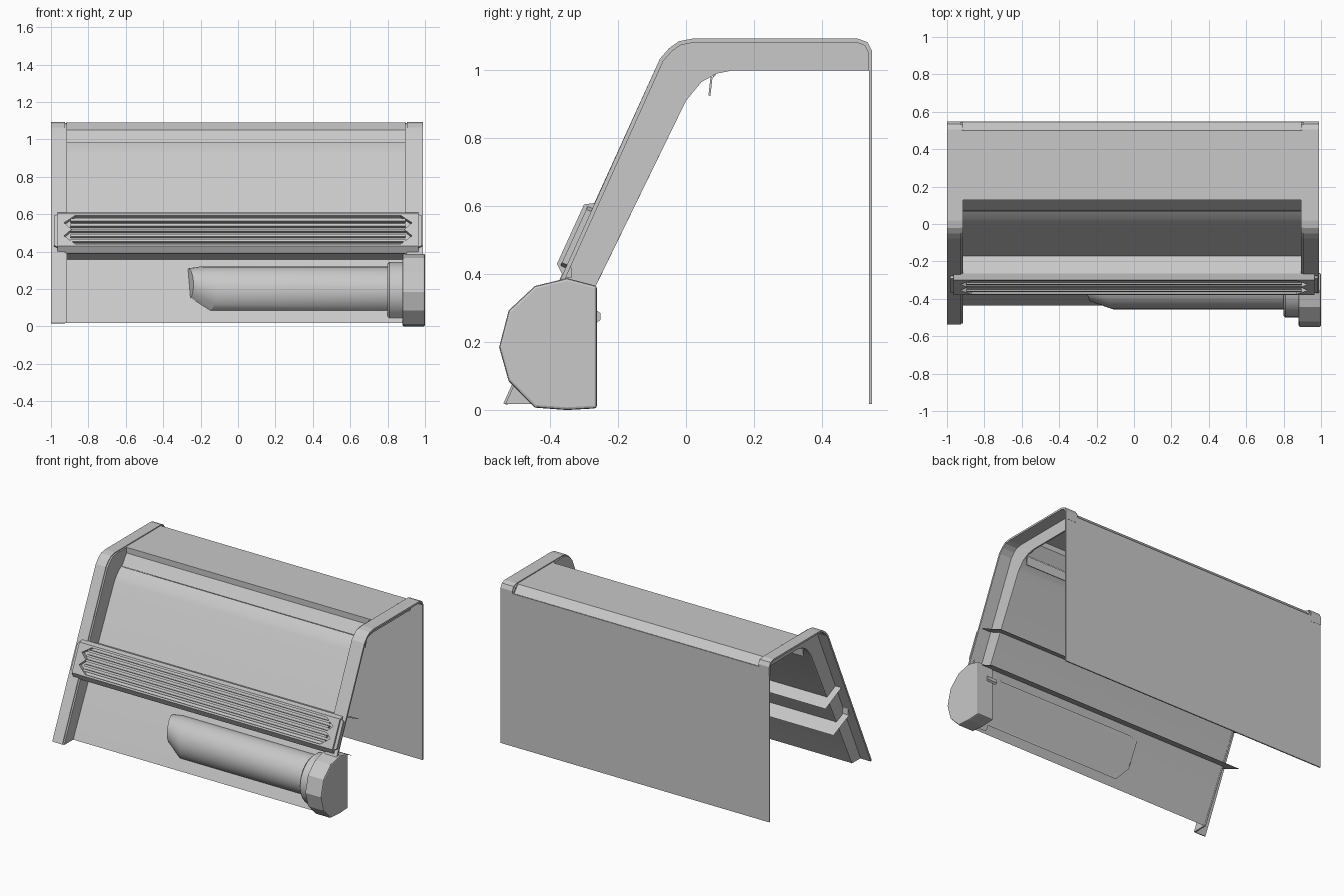
import bpy, bmesh, math
from mathutils import Vector

cube = bpy.data.objects.get("Cube")
if cube:
    bpy.data.objects.remove(cube, do_unlink=True)

grey = bpy.data.materials.new("plain_grey")
grey.use_nodes = True
grey.diffuse_color = (0.58, 0.58, 0.58, 1)
grey.node_tree.nodes["Principled BSDF"].inputs["Base Color"].default_value = (0.58, 0.58, 0.58, 1)


def finish(name, bm, smooth=0, bevel=0, solid=0):
    bmesh.ops.recalc_face_normals(bm, faces=bm.faces)
    mesh = bpy.data.meshes.new(name)
    bm.to_mesh(mesh)
    bm.free()
    mesh.materials.append(grey)
    ob = bpy.data.objects.new(name, mesh)
    bpy.context.collection.objects.link(ob)
    if smooth:
        bpy.ops.object.select_all(action='DESELECT')
        ob.select_set(True)
        bpy.context.view_layer.objects.active = ob
        bpy.ops.object.shade_smooth_by_angle(angle=math.radians(smooth))
    if solid:
        mod = ob.modifiers.new("thickness", 'SOLIDIFY')
        mod.thickness, mod.offset = solid, 0
        mod.use_even_offset = True
    if bevel:
        mod = ob.modifiers.new("soft_edges", 'BEVEL')
        mod.width, mod.segments, mod.limit_method = bevel, 2, 'ANGLE'
        mod.angle_limit = math.radians(50)


def prism(name, points, shift, bevel=0):
    """Extrude a flat outline along a vector."""
    bm = bmesh.new()
    face = bm.faces.new([bm.verts.new(p) for p in points])
    ext = bmesh.ops.extrude_face_region(bm, geom=[face])
    bmesh.ops.translate(bm, vec=shift, verts=[v for v in ext["geom"] if isinstance(v, bmesh.types.BMVert)])
    finish(name, bm, 0, bevel)


def side_prism(name, outline, x0, x1, bevel=0):
    prism(name, [(x0, y, z) for y, z in outline], (x1 - x0, 0, 0), bevel)


def sheet(name, path, x0, x1, thickness=0, smooth=0):
    """Bent sheet following a side path."""
    bm = bmesh.new()
    rows = [(bm.verts.new((x0, y, z)), bm.verts.new((x1, y, z))) for y, z in path]
    for a, b in zip(rows, rows[1:]):
        bm.faces.new((a[0], a[1], b[1], b[0]))
    finish(name, bm, smooth, 0, thickness)


# Side ribs: an upright web on the inside and a front flange reaching outwards, open on the outside
arm = [(-0.072, 1.03), (-0.046, 1.06), (-0.018, 1.08), (0.02, 1.087)]
corner = [(0.505, 1.087), (0.53, 1.078), (0.542, 1.055), (0.542, 1.0)]
inner = [(0.14, 1.0), (0.09, 0.99), (0.045, 0.965), (0.0, 0.91)]
ribs = [("right", -0.925, -0.915, -1.0, -0.925, (-0.532, 0.017), (-0.435, 0.017)),
        ("left", 0.893, 0.903, 0.903, 0.99, (-0.383, 0.34), (-0.278, 0.34))]
for label, web0, web1, flange0, flange1, front, back in ribs:
    side_prism(label + "_rib_web", [front] + arm + corner + inner + [back], web0, web1)
    sheet(label + "_rib_flange", [front] + arm + corner, flange0, flange1, 0.012)

# Sheets between the ribs
sheet("front_panel", [(-0.437, 0.017), (-0.001, 0.91), (0.03, 0.95), (0.07, 0.983)], -0.92, 0.898, 0, 30)
sheet("top_panel", [(0.08, 0.98), (0.13, 1.05), (0.13, 1.087), (0.5, 1.087), (0.543, 1.04)], -0.92, 0.898, 0.004)
sheet("top_panel_lip", [(0.075, 0.98), (0.069, 0.925)], -0.92, 0.898, 0.006)
sheet("back_panel", [(0.543, 0.017), (0.543, 1.04)], -1.0, 0.99, 0.008)

# Shelves running back from the grille through the front panel
sheet("upper_shelf", [(-0.27, 0.607), (-0.09, 0.525)], -0.97, 0.97)
sheet("lower_shelf", [(-0.355, 0.393), (-0.175, 0.315)], -0.97, 0.97)

# Grille, laid out on its sloping face: x across, v up the slope, w outwards
origin = Vector((0, -0.38, 0.43))
up = Vector((0, 0.08, 0.175)).normalized()
out = Vector((0, -up.z, up.y))
height = 0.192


def grille_part(name, outline, w0=-0.035, w1=0.0):
    points = [origin + Vector((x, 0, 0)) + up * v + out * w0 for x, v in outline]
    prism(name, points, out * (w1 - w0))


def bar(x, v0, v1):
    return [(-x, v0), (x, v0), (x, v1), (-x, v1)]


end = [(0.965, 0), (0.87, 0), (0.87, 0.012), (0.93, 0.06), (0.89, 0.098),
       (0.93, 0.137), (0.87, 0.18), (0.87, height), (0.965, height)]
flare = [(0.965, 0), (0.985, 0.01), (0.985, 0.182), (0.965, height)]
for side, label in ((1, "left"), (-1, "right")):
    grille_part("grille_end_" + label, [(side * x, v) for x, v in end])
    grille_part("grille_flare_" + label, [(side * x, v) for x, v in flare], -0.035, -0.012)
grille_part("grille_top_bar", bar(0.87, 0.18, height))
grille_part("grille_bottom_bar", bar(0.87, 0, 0.012))
grille_part("grille_backing", bar(0.95, 0.005, 0.187), -0.036, -0.028)
for i in range(5):
    v = 0.036 + i * 0.03
    grille_part(f"grille_slat_{i + 1}", bar(0.895, v - 0.007, v + 0.007), -0.03, -0.005)
side_prism("grille_lower_edge", [(-0.38, 0.43), (-0.36, 0.39), (-0.335, 0.39), (-0.34, 0.445)], -0.965, 0.965)
side_prism("grille_upper_edge", [(-0.30, 0.605), (-0.265, 0.61), (-0.265, 0.59), (-0.30, 0.59)], -0.965, 0.965)


# Round tube and collar, cut flat just behind the sloping front panel
def tube(name, rings, cy, cz, sides=32):
    bm = bmesh.new()
    loops = []
    for x, r, lift, lean in rings:
        loop = []
        for i in range(sides):
            a = 2 * math.pi * i / sides
            y, z = cy + r * math.cos(a), cz + lift + r * math.sin(a)
            y = min(y, -0.437 + (z - 0.017) * 0.489 + 0.01)
            loop.append(bm.verts.new((x + lean * max(0, -math.cos(a)), y, z)))
        loops.append(loop)
    for a, b in zip(loops, loops[1:]):
        for i in range(sides):
            j = (i + 1) % sides
            bm.faces.new((a[i], a[j], b[j], b[i]))
    bm.faces.new(loops[0])
    bm.faces.new(loops[-1])
    finish(name, bm, 28)


tube("tube", [(-0.268, 0.085, 0.035, 0.03), (-0.2, 0.13, 0, 0.09), (0.82, 0.13, 0, 0)], -0.327, 0.19)
tube("tube_collar", [(0.8, 0.15, 0, 0), (0.81, 0.16, 0, 0), (0.89, 0.16, 0, 0)], -0.34, 0.185)

# Faceted end housing with a flat back
side_prism("end_housing", [(-0.262, 0.365), (-0.35, 0.388), (-0.445, 0.365), (-0.522, 0.293), (-0.55, 0.185),
                           (-0.522, 0.085), (-0.445, 0.007), (-0.35, 0.0), (-0.262, 0.005)], 0.88, 1.0, 0.008)
# Small catch on the back of the housing
side_prism("housing_catch", [(-0.265, 0.255), (-0.252, 0.265), (-0.252, 0.285), (-0.265, 0.295)], 0.86, 0.93)
